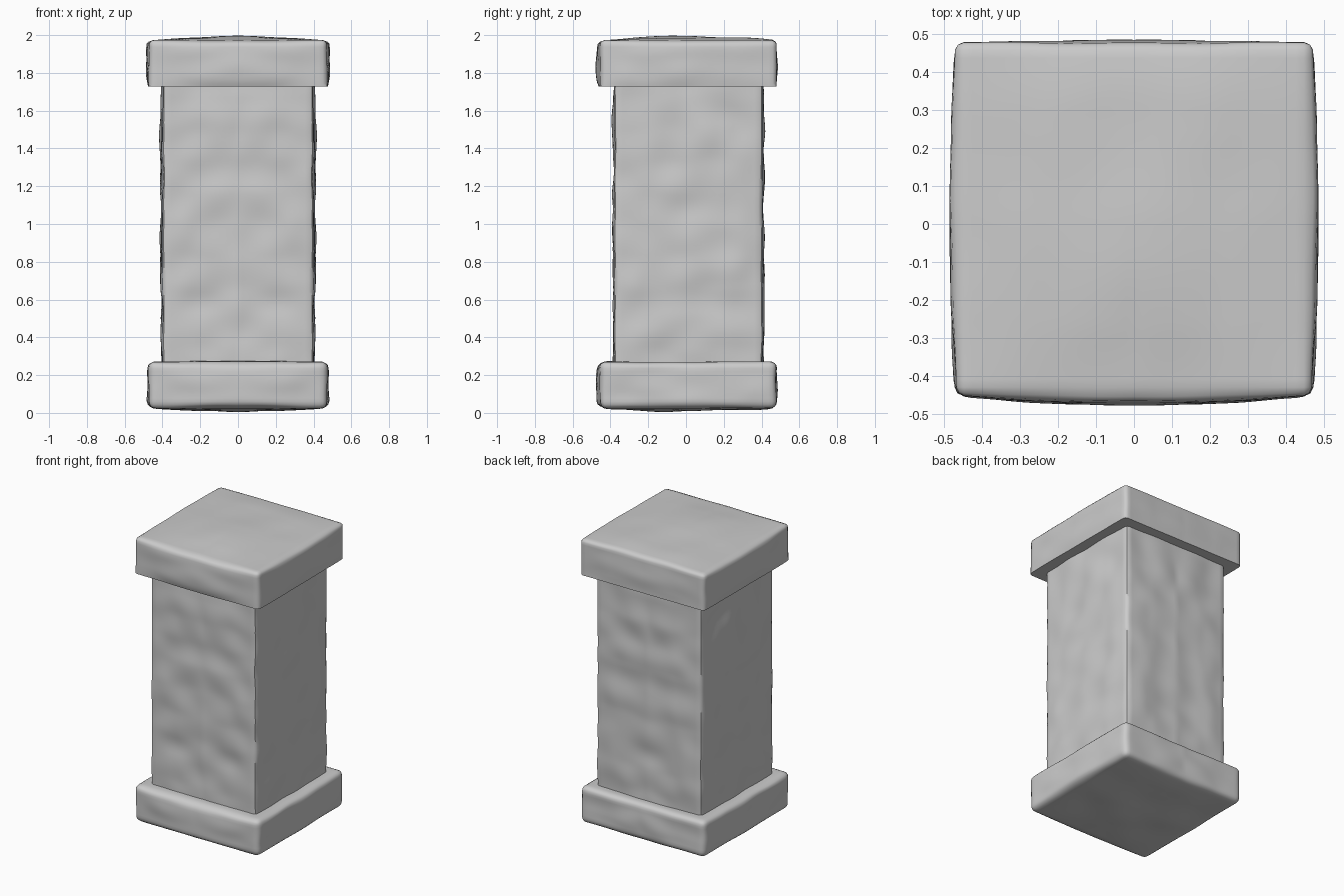
import bpy, bmesh
from mathutils import Vector, noise

if "Cube" in bpy.data.objects:
    bpy.data.objects.remove(bpy.data.objects["Cube"])


def stone_block(name, lo, hi, cells, radius, bulge, rough, freq, sharp_low=False, sharp_high=False):
    """Rounded box, hand-hewn: faces swell by bulge[(axis, side)] plus smooth noise."""
    lo, hi = Vector(lo), Vector(hi)
    mid, half = (lo + hi) / 2, (hi - lo) / 2
    bm = bmesh.new()
    bmesh.ops.create_cube(bm, size=2)
    for axis in range(3):
        along = [e for e in bm.edges
                 if abs(e.verts[0].co[axis] - e.verts[1].co[axis]) > 1.9]
        bmesh.ops.subdivide_edges(bm, edges=along, cuts=cells[axis] - 1, use_grid_fill=True)

    for v in bm.verts:
        unit = v.co.copy()
        p = Vector([mid[i] + half[i] * unit[i] for i in range(3)])
        # round the edges, except at ends that stay crisp
        q = Vector([min(max(p[i], lo[i] + radius), hi[i] - radius) for i in range(3)])
        if sharp_low and p.z < lo.z + radius:
            q.z = p.z
        if sharp_high and p.z > hi.z - radius:
            q.z = p.z
        d = p - q
        flat_end = (sharp_low and unit.z < -0.999) or (sharp_high and unit.z > 0.999)
        if d.length > 1e-6:
            p = q + d.normalized() * min(radius, d.length)
        # swell and roughen each face
        move = Vector((0, 0, 0))
        for i in range(3):
            if abs(unit[i]) < 0.999 or (i == 2 and flat_end):
                continue
            side = 1 if unit[i] > 0 else -1
            fall = 1.0
            for j in range(3):
                if j != i:
                    fall *= (1 - unit[j] ** 2) if j != 2 else (1 - 0.6 * unit[2] ** 4)
            s = Vector((abs(p.x) * freq[0], p.y * freq[1], p.z * freq[2])) + Vector((3, 7, 1)) * (i + 1)
            n = noise.noise(s)
            move[i] += side * (bulge.get((i, side), 0) * fall + rough * n * (0.35 + 0.65 * min(1, 2 * fall)))
        v.co = p + move

    bmesh.ops.recalc_face_normals(bm, faces=bm.faces)
    mesh = bpy.data.meshes.new(name)
    bm.to_mesh(mesh)
    bm.free()
    obj = bpy.data.objects.new(name, mesh)
    bpy.context.collection.objects.link(obj)
    bpy.ops.object.select_all(action='DESELECT')
    obj.select_set(True)
    bpy.context.view_layer.objects.active = obj
    bpy.ops.object.shade_smooth_by_angle(angle=0.7)
    return obj


# base slab
stone_block("base", (-0.472, -0.455, 0.025), (0.472, 0.478, 0.272), (44, 44, 14), 0.035,
            {(0, -1): 0.008, (0, 1): 0.008, (1, -1): 0.018, (1, 1): 0.002, (2, -1): 0.015},
            0.010, (4, 4, 9))

# square shaft
stone_block("shaft", (-0.398, -0.38, 0.26), (0.398, 0.405, 1.735), (36, 36, 66), 0.02,
            {(0, -1): 0.012, (0, 1): 0.012, (1, -1): 0.006, (1, 1): 0.008},
            0.014, (5, 5, 6), sharp_low=True, sharp_high=True)

# cap slab, crisp underneath and gently domed on top
stone_block("cap", (-0.47, -0.452, 1.727), (0.47, 0.48, 1.972), (44, 44, 14), 0.022,
            {(0, -1): 0.016, (0, 1): 0.016, (1, -1): 0.022, (1, 1): 0.002, (2, 1): 0.022},
            0.008, (4, 4, 9), sharp_low=True)
